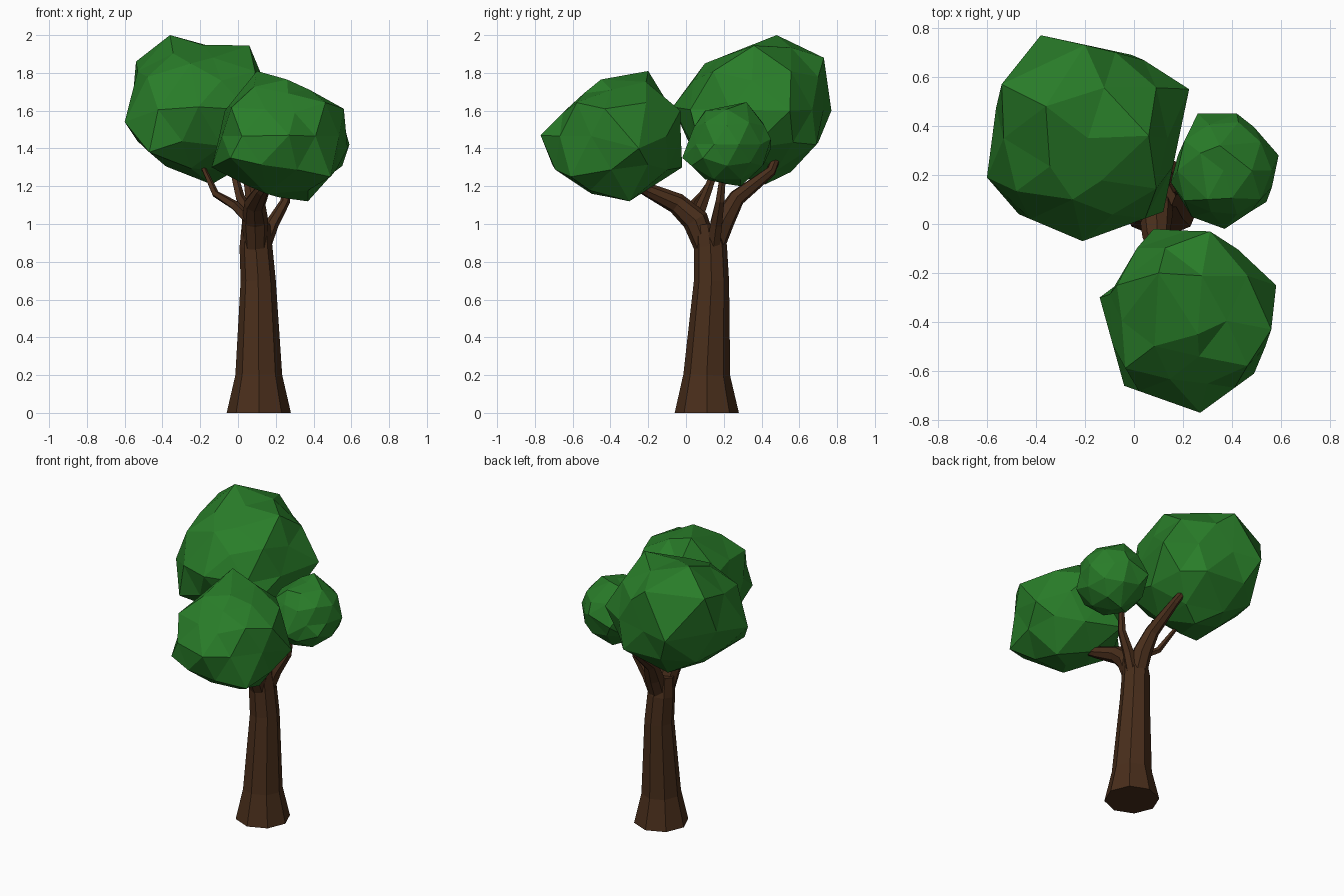
import bpy, bmesh, math
from mathutils import Vector


def material(name, rgb):
    m = bpy.data.materials.new(name)
    m.diffuse_color = (*rgb, 1)
    return m


BARK = material("bark", (0.066, 0.027, 0.011))
LEAF = material("leaf", (0.022, 0.205, 0.022))


def finish(bm, name, mat):
    bmesh.ops.recalc_face_normals(bm, faces=bm.faces)
    me = bpy.data.meshes.new(name)
    bm.to_mesh(me)
    bm.free()
    me.materials.append(mat)
    ob = bpy.data.objects.new(name, me)
    bpy.context.collection.objects.link(ob)


def limb(name, path, sides):
    """Flat-sided tube through (x, y, z, radius) points."""
    bm = bmesh.new()
    pts = [Vector(p[:3]) for p in path]
    rings = []
    for i, p in enumerate(pts):
        t = (pts[min(i + 1, len(pts) - 1)] - pts[max(i - 1, 0)]).normalized()
        q = Vector((0, 0, 1)).rotation_difference(t)
        ring = []
        for k in range(sides):
            a = 2 * math.pi * k / sides
            ring.append(bm.verts.new(p + q @ Vector((math.cos(a), math.sin(a), 0)) * path[i][3]))
        rings.append(ring)
    for a, b in zip(rings, rings[1:]):
        for k in range(sides):
            n = (k + 1) % sides
            bm.faces.new((a[k], a[n], b[n], b[k]))
    bm.faces.new(rings[0])
    bm.faces.new(rings[-1])
    finish(bm, name, BARK)


def trim(offset, mid, outline, i, j):
    """Largest scale (up to 1) keeping mid + offset inside an outline in axes i, j."""
    s = 1.0
    c = (mid[i], mid[j])
    for p, q in zip(outline, outline[1:] + outline[:1]):
        nx, ny = q[1] - p[1], p[0] - q[0]
        reach = nx * (p[0] - c[0]) + ny * (p[1] - c[1])
        if reach < 0:
            nx, ny, reach = -nx, -ny, -reach
        along = nx * offset[i] + ny * offset[j]
        if along > reach:
            s = min(s, reach / along)
    return s


def foliage(name, low, high, corners, front=(), side=(), top=()):
    """Faceted ball in a box, trimmed to its outlines and pulled onto corner points."""
    low, high = Vector(low), Vector(high)
    mid, half = (low + high) / 2, (high - low) / 2
    bm = bmesh.new()
    bmesh.ops.create_icosphere(bm, subdivisions=2, radius=1)
    free = set(bm.verts)
    target = {}
    for c in corners:
        d = Vector([(c[i] - mid[i]) / half[i] for i in range(3)]).normalized()
        v = min(free, key=lambda v: (v.co - d).length)
        free.remove(v)
        target[v] = Vector(c)
    for v in free:
        o = Vector([v.co[i] * half[i] for i in range(3)])
        s = min(trim(o, mid, list(front), 0, 2), trim(o, mid, list(side), 1, 2),
                trim(o, mid, list(top), 0, 1))
        target[v] = mid + o * min(s, 0.98)
    for v, co in target.items():
        v.co = co
    finish(bm, name, LEAF)


# Trunk with flared foot
limb("trunk", [(.11, .11, 0, .17), (.11, .11, .2, .124), (.107, .135, .7, .093),
               (.095, .13, .88, .087), (.095, .115, 1.0, .075)], 8)

# Main branches
limb("front_branch", [(.095, .12, .84, .06), (.09, .05, 1.02, .07),
                      (.09, -.05, 1.11, .056), (.13, -.2, 1.18, .038), (.19, -.33, 1.25, .022)], 8)
limb("back_branch", [(.1, .13, .84, .06), (.1, .2, 1.02, .06),
                     (.08, .27, 1.14, .045), (.05, .45, 1.28, .028), (-.02, .5, 1.4, .018)], 7)
limb("right_branch", [(.12, .14, .84, .04), (.18, .16, 1.0, .036),
                      (.25, .18, 1.12, .026), (.27, .2, 1.3, .016)], 6)

# Side branches
limb("left_twig", [(.06, .03, 1.02, .03), (-.02, .04, 1.1, .026),
                   (-.12, .09, 1.16, .02), (-.19, .19, 1.31, .012)], 5)
limb("inner_twig", [(.07, .06, 1.04, .035), (.01, .1, 1.14, .026), (-.03, .16, 1.3, .018)], 5)

# Foliage masses
foliage("back_foliage", (-.6, -.07, 1.21), (.225, .77, 2),
        [(-.36, .48, 2), (-.6, .19, 1.54), (-.38, .77, 1.6), (.06, .36, 1.945),
         (-.21, -.07, 1.62), (.225, .55, 1.6), (-.47, .04, 1.38), (-.54, .57, 1.86),
         (-.2, .73, 1.88), (-.01, .69, 1.42), (-.14, .42, 1.21), (.12, .05, 1.5),
         (-.25, .1, 1.85)],
        front=[(-.36, 2), (.06, 1.945), (.12, 1.8), (.225, 1.6), (.15, 1.38), (-.14, 1.21),
               (-.23, 1.22), (-.48, 1.36), (-.6, 1.54), (-.545, 1.8), (-.52, 1.89)],
        side=[(.48, 2), (.73, 1.88), (.77, 1.6), (.7, 1.42), (.57, 1.27), (.42, 1.21),
              (.2, 1.25), (0, 1.45), (-.07, 1.6), (.1, 1.85)],
        top=[(-.38, .77), (-.01, .69), (.2, .6), (.225, .55), (.12, .05), (-.21, -.07),
             (-.47, .04), (-.6, .19), (-.55, .57)])
foliage("front_foliage", (-.14, -.77, 1.12), (.58, -.02, 1.81),
        [(.1, -.2, 1.81), (.27, -.77, 1.47), (.56, -.43, 1.61), (.58, -.25, 1.4),
         (.37, -.3, 1.12), (.08, -.02, 1.3), (.31, -.03, 1.6), (-.14, -.3, 1.3),
         (-.04, -.66, 1.35), (-.07, -.25, 1.6), (.49, -.61, 1.25), (.15, -.5, 1.16),
         (.26, -.45, 1.765)],
        front=[(.1, 1.81), (.26, 1.765), (.38, 1.71), (.56, 1.61), (.58, 1.42), (.54, 1.23),
               (.37, 1.12), (.15, 1.15), (-.135, 1.3), (-.07, 1.6)],
        side=[(-.2, 1.81), (-.45, 1.765), (-.58, 1.66), (-.77, 1.47), (-.71, 1.3),
              (-.51, 1.16), (-.3, 1.12), (-.04, 1.22), (-.02, 1.3), (-.03, 1.6)],
        top=[(.08, -.02), (.31, -.03), (.42, -.1), (.58, -.25), (.565, -.43), (.49, -.61),
             (.27, -.77), (-.04, -.66), (-.14, -.3), (0, -.07)])
foliage("right_foliage", (.14, -.02, 1.2), (.59, .455, 1.645),
        [(.35, .32, 1.645), (.42, .45, 1.45), (.26, .45, 1.4), (.59, .28, 1.42),
         (.54, .09, 1.35), (.37, -.02, 1.35), (.15, .17, 1.4), (.35, .29, 1.2),
         (.3, .1, 1.6)],
        side=[(.32, 1.645), (.43, 1.57), (.455, 1.4), (.4, 1.22), (.29, 1.2), (.1, 1.23),
              (-.02, 1.34), (0, 1.45), (.1, 1.6)],
        top=[(.28, .455), (.42, .455), (.59, .31), (.585, .21), (.54, .09), (.36, -.02),
             (.23, .02), (.15, .17), (.2, .36)])
